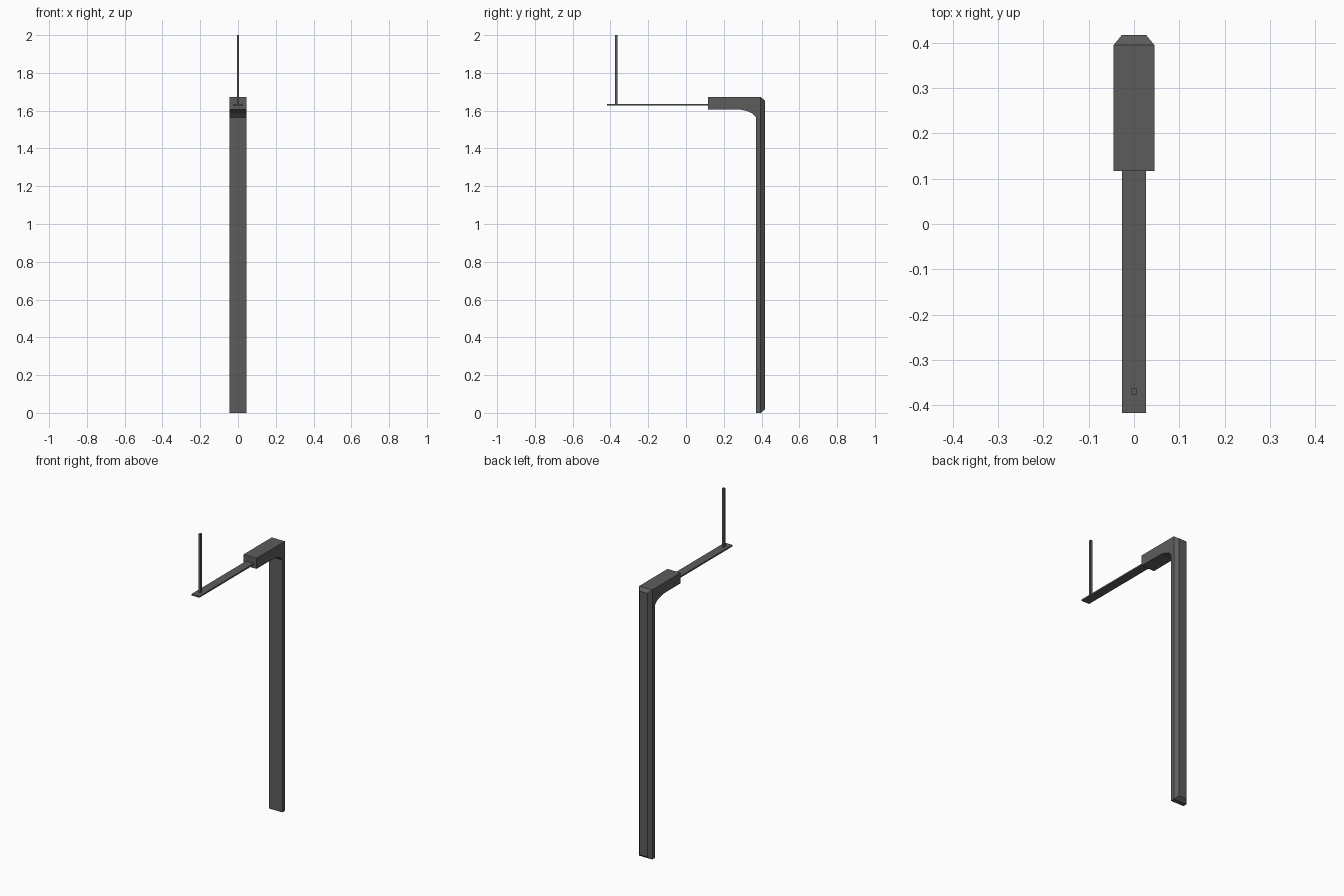
import bpy, bmesh
from mathutils import Vector

if "Cube" in bpy.data.objects:
    bpy.data.objects.remove(bpy.data.objects["Cube"])

grey = bpy.data.materials.new("dark grey")
grey.diffuse_color = (0.108, 0.108, 0.108, 1)
grey.use_nodes = True
grey.node_tree.nodes["Principled BSDF"].inputs["Base Color"].default_value = grey.diffuse_color


def add_object(name, bm):
    bmesh.ops.recalc_face_normals(bm, faces=bm.faces)
    mesh = bpy.data.meshes.new(name)
    bm.to_mesh(mesh)
    bm.free()
    mesh.materials.append(grey)
    obj = bpy.data.objects.new(name, mesh)
    bpy.context.collection.objects.link(obj)
    return obj


def box(name, lo, hi):
    bm = bmesh.new()
    bmesh.ops.create_cube(bm, size=1)
    lo, hi = Vector(lo), Vector(hi)
    for v in bm.verts:
        v.co = (lo + hi) / 2 + v.co * (hi - lo)
    return add_object(name, bm)


# Post and head: side profile (y, z) swept across x
HALF, TOP, BACK, BEVEL = 0.045, 1.672, 0.395, 0.018
profile = [(BACK, 0), (BACK, TOP), (0.117, TOP), (0.117, 1.607), (0.28, 1.607),
           (0.32, 1.599), (0.35, 1.586), (0.37, 1.565), (0.37, 0)]
bm = bmesh.new()
side = bm.faces.new([bm.verts.new((-HALF, y, z)) for y, z in profile])
swept = bmesh.ops.extrude_face_region(bm, geom=[side], use_keep_orig=True)
for v in swept["geom"]:
    if isinstance(v, bmesh.types.BMVert):
        v.co.x = HALF

# Bevelled back: extrude the rear face and shrink it by an equal margin
rear = next(f for f in bm.faces if all(abs(v.co.y - BACK) < 1e-5 for v in f.verts))
cap = bmesh.ops.extrude_discrete_faces(bm, faces=[rear])["faces"][0]
for v in cap.verts:
    v.co.y = 0.417
    v.co.x -= BEVEL if v.co.x > 0 else -BEVEL
    v.co.z -= BEVEL if v.co.z > 1 else -BEVEL
add_object("post_and_head", bm)

# Flat arm reaching forward from the head
box("flat_arm", (-0.027, -0.417, 1.627), (0.027, 0.13, 1.636))

# Thin upright rod near the tip of the arm
box("upright_rod", (-0.0065, -0.376, 1.632), (0.0065, -0.363, 2.0))
